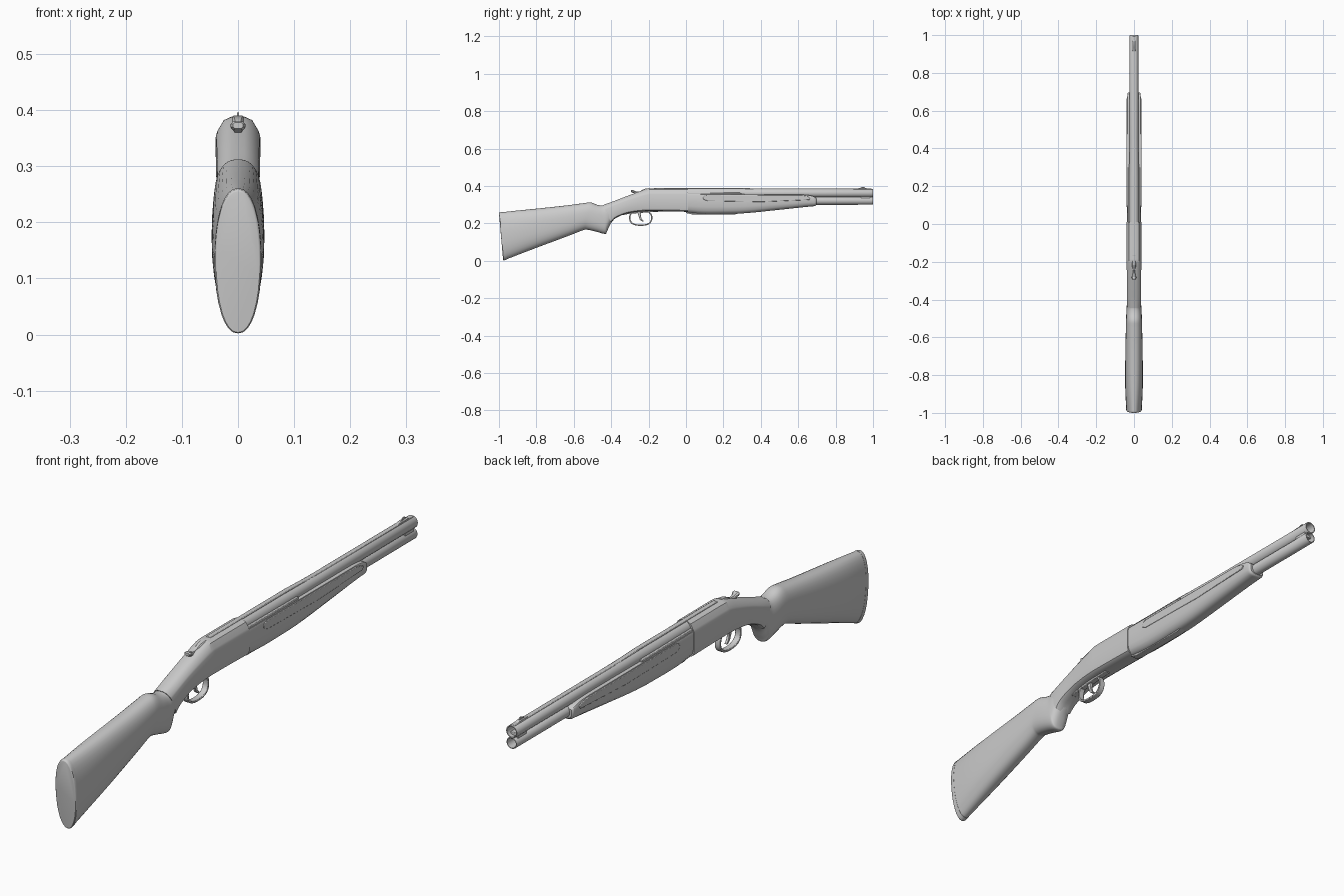
import bpy, bmesh, math
from mathutils import Vector


def finish(name, bm, angle=35):
    bmesh.ops.recalc_face_normals(bm, faces=bm.faces)
    me = bpy.data.meshes.new(name)
    bm.to_mesh(me)
    bm.free()
    ob = bpy.data.objects.new(name, me)
    bpy.context.collection.objects.link(ob)
    bpy.ops.object.select_all(action='DESELECT')
    ob.select_set(True)
    bpy.context.view_layer.objects.active = ob
    bpy.ops.object.shade_smooth_by_angle(angle=math.radians(angle))
    return ob


def spow(v, p):
    return math.copysign(abs(v) ** p, v)


def oval(n, count=32):
    """Superellipse outline: x in -1..1, height in 0..1."""
    angs = [2 * math.pi * i / count for i in range(count)]
    return [(spow(math.cos(a), 2 / n), .5 + .5 * spow(math.sin(a), 2 / n)) for a in angs]


def mirrored(half):
    return half + [(-x, t) for x, t in reversed(half)]


def catmull(rows, steps):
    out = []
    for i in range(len(rows) - 1):
        a, b, c, d = (rows[min(max(i + k, 0), len(rows) - 1)] for k in (-1, 0, 1, 2))
        for s in range(steps):
            t = s / steps
            out.append([.5 * (2 * q + (r - p) * t + (2 * p - 5 * q + 4 * r - w) * t * t
                              + (3 * q - p - 3 * r + w) * t ** 3)
                        for p, q, r, w in zip(a, b, c, d)])
    return out + [rows[-1]]


def loft(name, rows, outline=None, steps=4, angle=35):
    """Rows: top y, top z, bottom y, bottom z, half width, roundness."""
    bm = bmesh.new()
    rings = []
    for yt, zt, yb, zb, w, n in catmull(rows, steps):
        rings.append([bm.verts.new((x * w, yb + (yt - yb) * t, zb + (zt - zb) * t))
                      for x, t in (outline or oval(n))])
    for a, b in zip(rings, rings[1:]):
        for i in range(len(a)):
            j = (i + 1) % len(a)
            bm.faces.new((a[i], a[j], b[j], b[i]))
    bm.faces.new(rings[0])
    bm.faces.new(rings[-1])
    return finish(name, bm, angle)


def turned(name, z, profile, segs=32):
    """Revolve (y, radius) pairs about an axis along y."""
    bm = bmesh.new()
    rings = [[bm.verts.new((r * math.cos(2 * math.pi * i / segs), y,
                            z + r * math.sin(2 * math.pi * i / segs))) for i in range(segs)]
             for y, r in profile]
    for a, b in zip(rings, rings[1:]):
        for i in range(segs):
            j = (i + 1) % segs
            bm.faces.new((a[i], a[j], b[j], b[i]))
    bm.faces.new(rings[0])
    bm.faces.new(rings[-1])
    return finish(name, bm)


def side_plate(name, pts, x0, x1, bevel=.002):
    """Extrude a (y, z) outline across x."""
    bm = bmesh.new()
    f = bm.faces.new([bm.verts.new((x0, y, z)) for y, z in pts])
    ext = bmesh.ops.extrude_face_region(bm, geom=[f])['geom']
    bmesh.ops.translate(bm, vec=Vector((x1 - x0, 0, 0)),
                        verts=[v for v in ext if isinstance(v, bmesh.types.BMVert)])
    ob = finish(name, bm)
    if bevel:
        m = ob.modifiers.new("edge", 'BEVEL')
        m.width, m.segments = bevel, 2
    return ob


# Butt pad and stock with pistol grip
loft("butt_pad", [(-1, .255, -.978, .006, .037, 2.1),
                  (-.997, .259, -.975, .002, .041, 2.2),
                  (-.983, .261, -.958, .008, .042, 2.2)], steps=2)
loft("stock", [(-.983, .260, -.958, .009, .0415, 2.2),
               (-.90, .269, -.87, .043, .046, 2.3),
               (-.80, .279, -.77, .081, .047, 2.4),
               (-.65, .295, -.63, .133, .045, 2.4),
               (-.55, .308, -.55, .164, .043, 2.4),
               (-.51, .312, -.525, .166, .042, 2.4),
               (-.475, .300, -.48, .156, .041, 2.5),
               (-.45, .296, -.433, .144, .039, 2.6),
               (-.432, .300, -.422, .158, .038, 2.6),
               (-.415, .307, -.405, .195, .036, 2.5),
               (-.395, .315, -.385, .222, .034, 2.4)], angle=50)

# Receiver with sloping tang
body = mirrored([(.25, 0), (.7, .01), (.93, .06), (1, .16), (1, .74), (.93, .8), (.65, .95), (.3, 1)])
loft("receiver", [(-.445, .298, -.40, .205, .036, 2),
                  (-.40, .314, -.375, .229, .037, 2),
                  (-.34, .337, -.32, .252, .037, 2),
                  (-.27, .363, -.26, .262, .038, 2),
                  (-.205, .385, -.205, .265, .039, 2),
                  (-.17, .388, -.17, .265, .039, 2),
                  (-.08, .388, -.08, .264, .039, 2),
                  (.01, .388, .01, .262, .039, 2)], body)

# Fore-end, its iron and raised side panels
fore = mirrored([(.3, 0), (.62, .05), (.85, .17), (.97, .36), (1, .6), (1, .93), (.94, .99), (.75, 1)])
loft("fore_end", [(.01, .358, .01, .258, .038, 2),
                  (.09, .357, .09, .251, .038, 2),
                  (.20, .357, .20, .251, .0385, 2),
                  (.32, .356, .32, .255, .0385, 2),
                  (.48, .355, .48, .271, .038, 2),
                  (.62, .354, .62, .286, .037, 2),
                  (.67, .348, .67, .291, .036, 2),
                  (.69, .340, .69, .293, .034, 2),
                  (.697, .334, .697, .299, .029, 2)], fore)
side_plate("fore_end_latch", [(.0, .275), (.0, .256), (.03, .249), (.26, .248), (.29, .256), (.29, .275)],
           -.014, .014)
panel = [(.115, .320), (.095, .328), (.09, .338), (.097, .348), (.115, .353),
         (.62, .351), (.65, .346), (.665, .338), (.66, .326), (.40, .315)]
side_plate("fore_end_side_panels", panel, -.040, .040)

# Strips beside the upper barrel
for side, s in (("right", 1), ("left", -1)):
    side_plate("barrel_strip_" + side, [(0, .355), (0, .366), (.30, .364), (.30, .355)],
               s * .022, s * .034)

# Barrels with open bores, plus joining ribs
turned("upper_barrel", .362, [(-.15, .026), (.25, .026), (.45, .0235), (.998, .0225),
                              (1, .0215), (1, .0185), (.85, .0175)])
turned("lower_barrel", .321, [(0, .024), (.25, .024), (.5, .0215), (.998, .021),
                              (1, .020), (1, .0175), (.85, .0165)])
side_plate("barrel_rib", [(.5, .335), (.5, .347), (.95, .347), (.95, .335)], -.007, .007)
side_plate("muzzle_lug", [(.935, .328), (.935, .354), (.985, .354), (.985, .328)], -.015, .015)
side_plate("top_rib", [(-.17, .38), (-.17, .3905), (.28, .3905), (.40, .386), (.995, .3855), (.995, .38)],
           -.009, .009)

# Front sight
side_plate("sight_ramp", [(.90, .383), (.925, .389), (.965, .389), (.975, .383)], -.007, .007)
side_plate("sight_blade", [(.925, .387), (.945, .396), (.955, .396), (.957, .387)], -.002, .002, 0)

# Top opening lever with raised thumb piece
lever = mirrored([(.6, 0), (1, .3), (1, .7), (.6, 1)])
loft("opening_lever", [(-.195, .389, -.195, .372, .013, 2),
                       (-.225, .384, -.225, .366, .010, 2),
                       (-.25, .371, -.25, .357, .006, 2),
                       (-.272, .373, -.272, .359, .008, 2),
                       (-.285, .380, -.285, .364, .013, 2),
                       (-.293, .378, -.293, .367, .009, 2)], lever)

# Trigger guard bow
bow_out, bow_in = [], []
for i in range(33):
    a = math.radians(140 + 260 * i / 32)
    c, s = spow(math.cos(a), .8), spow(math.sin(a), .8)
    bow_out.append((-.242 + .062 * c, .230 + .043 * s))
    bow_in.append((-.242 + .055 * c, .230 + .036 * s))
side_plate("trigger_guard", bow_out + bow_in[::-1], -.011, .011, .0015)
side_plate("guard_tang", [(-.34, .244), (-.30, .252), (-.19, .260), (-.15, .262), (-.15, .272), (-.34, .262)],
           -.011, .011)

# Trigger
side_plate("trigger", [(-.262, .265), (-.238, .265), (-.242, .240), (-.236, .222), (-.226, .212),
                       (-.232, .209), (-.246, .219), (-.254, .240)], -.005, .005, .0015)
